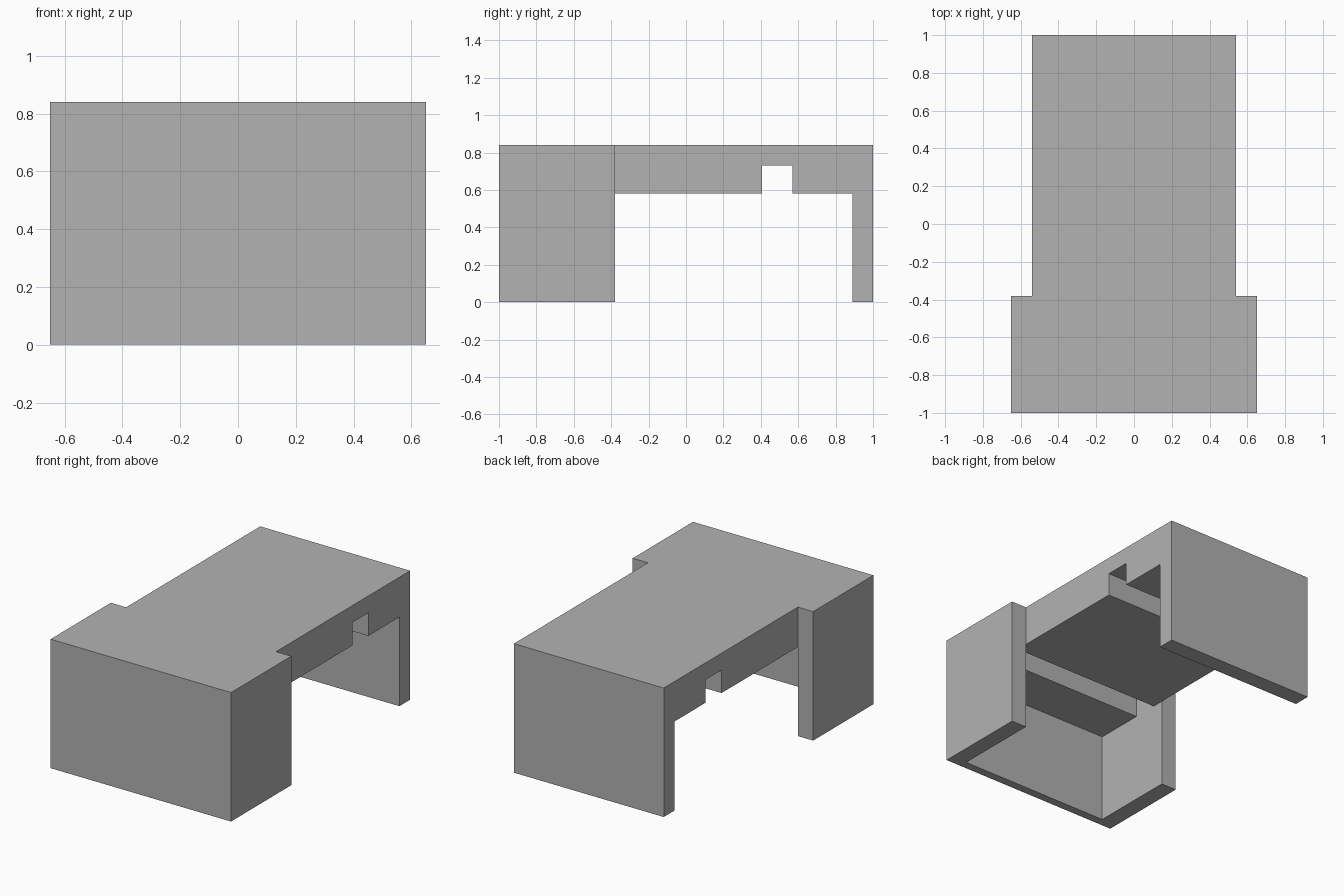
import bpy
import bmesh

cube = bpy.data.objects.get("Cube")
if cube:
    bpy.data.objects.remove(cube, do_unlink=True)

grey = bpy.data.materials.new("plain_grey")
grey.use_nodes = True
colour = (0.448, 0.448, 0.448, 1)
grey.diffuse_color = colour
grey.node_tree.nodes["Principled BSDF"].inputs["Base Color"].default_value = colour

HALF, OUTER = 0.54, 0.65         # half widths of the body and of the wide front
TOP, UNDER, GROOVE = 0.84, 0.58, 0.73


def extrude_profile(name, profile, x0, x1):
    """Extrude a (y, z) outline from x0 to x1."""
    bm = bmesh.new()
    face = bm.faces.new([bm.verts.new((x0, y, z)) for y, z in profile])
    result = bmesh.ops.extrude_face_region(bm, geom=[face])
    moved = [v for v in result["geom"] if isinstance(v, bmesh.types.BMVert)]
    bmesh.ops.translate(bm, verts=moved, vec=(x1 - x0, 0, 0))
    bmesh.ops.recalc_face_normals(bm, faces=bm.faces)
    mesh = bpy.data.meshes.new(name)
    bm.to_mesh(mesh)
    bm.free()
    mesh.materials.append(grey)
    obj = bpy.data.objects.new(name, mesh)
    bpy.context.collection.objects.link(obj)
    return obj


# Body: front wall, top slab with two cross grooves, back wall
outline = [(-1, 0), (-0.945, 0), (-0.945, UNDER)]
for start, end in ((-0.62, -0.457), (0.405, 0.57)):
    outline += [(start, UNDER), (start, GROOVE), (end, GROOVE), (end, UNDER)]
outline += [(0.89, UNDER), (0.89, 0), (1, 0), (1, TOP), (-1, TOP)]
body = extrude_profile("bracket_body", outline, -HALF, HALF)

# Side walls of the wide front, joined to the body as one solid
wall_outline = [(-1, 0), (-0.38, 0), (-0.38, TOP), (-1, TOP)]
bpy.context.view_layer.objects.active = body
for side, name in ((-1, "right_wall"), (1, "left_wall")):
    wall = extrude_profile(name, wall_outline, side * HALF, side * OUTER)
    wall.hide_render = True
    union = body.modifiers.new(name, "BOOLEAN")
    union.operation = "UNION"
    union.solver = "EXACT"
    union.object = wall
    bpy.ops.object.modifier_apply(modifier=union.name)
    bpy.data.objects.remove(wall, do_unlink=True)

# Merge coplanar faces
bm = bmesh.new()
bm.from_mesh(body.data)
bmesh.ops.remove_doubles(bm, verts=bm.verts, dist=0.0001)
bmesh.ops.dissolve_limit(bm, angle_limit=0.01, verts=bm.verts, edges=bm.edges)
bm.to_mesh(body.data)
bm.free()
